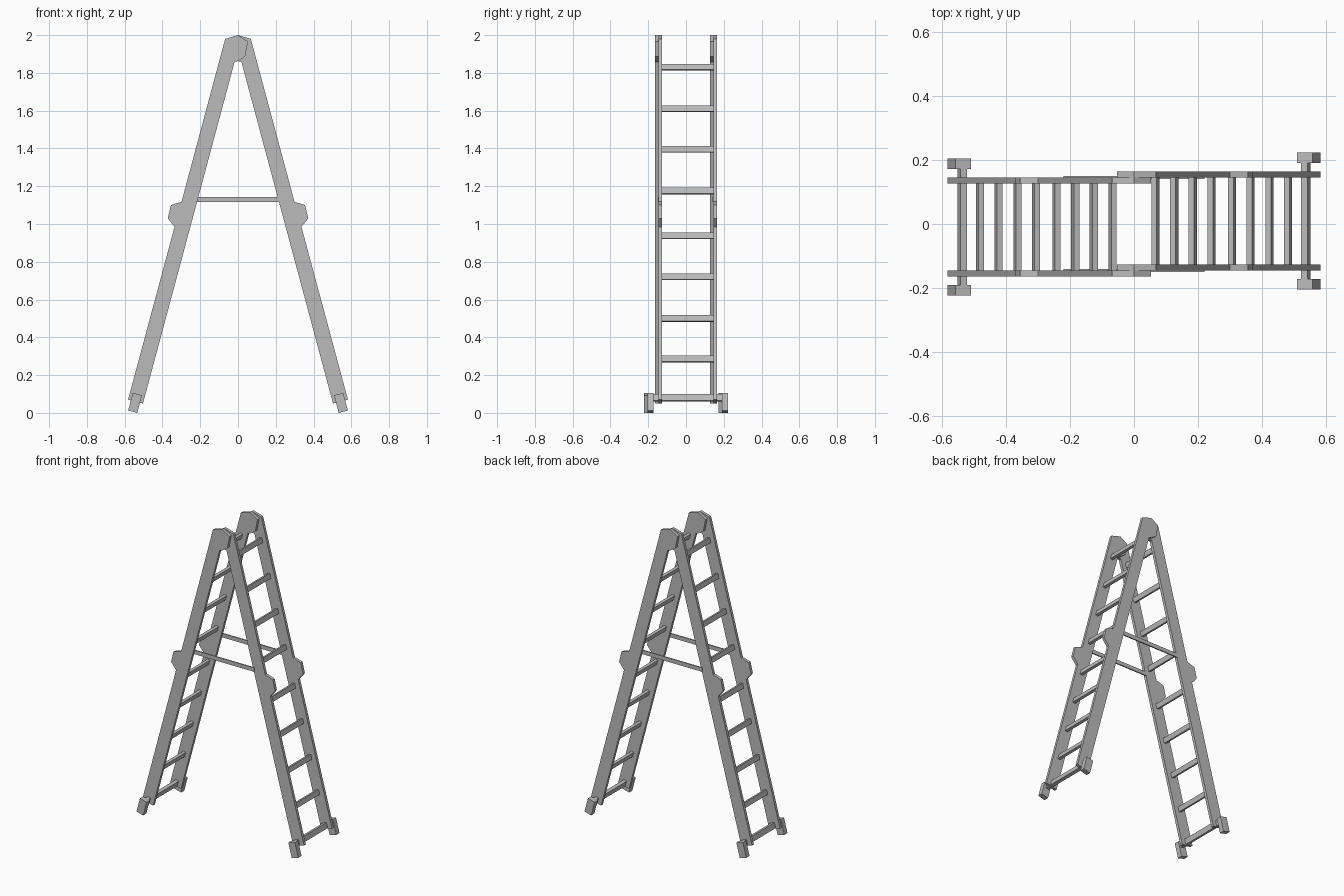
import bpy
import bmesh
from math import radians, sin, cos, tan
from mathutils import Matrix, Vector

cube = bpy.data.objects.get("Cube")
if cube:
    bpy.data.objects.remove(cube, do_unlink=True)

grey = bpy.data.materials.new("aluminium grey")
grey.use_nodes = True
colour = (0.5, 0.5, 0.5, 1)
grey.diffuse_color = colour
grey.node_tree.nodes["Principled BSDF"].inputs["Base Color"].default_value = colour

LEAN = radians(15)
HALF_TURN = Matrix.Rotation(radians(180), 4, "Z")


def finish(name, bm, matrix):
    bm.transform(matrix)
    bmesh.ops.recalc_face_normals(bm, faces=bm.faces)
    mesh = bpy.data.meshes.new(name)
    bm.to_mesh(mesh)
    bm.free()
    mesh.materials.append(grey)
    bpy.context.collection.objects.link(bpy.data.objects.new(name, mesh))


def plate(name, outline, y0, y1, matrix):
    """Extrude an x-z outline from y0 to y1."""
    bm = bmesh.new()
    face = bm.faces.new([bm.verts.new((x, y0, z)) for x, z in outline])
    grown = bmesh.ops.extrude_face_region(bm, geom=[face])["geom"]
    verts = [v for v in grown if isinstance(v, bmesh.types.BMVert)]
    bmesh.ops.translate(bm, verts=verts, vec=(0, y1 - y0, 0))
    finish(name, bm, matrix)


def bar(name, x, z, width, height, y0, y1, matrix):
    """Box across the ladder, tilted in line with the rails."""
    bm = bmesh.new()
    bmesh.ops.create_cube(bm, size=1)
    place = (Matrix.Translation((x, (y0 + y1) / 2, z))
             @ Matrix.Rotation(LEAN, 4, "Y")
             @ Matrix.Diagonal((width, y1 - y0, height, 1)))
    finish(name, bm, matrix @ place)


# Rail with a rounded middle joint and top hinge in one outline
RAIL = [(-0.582, 0.07), (-0.336, 0.985), (-0.372, 1.03), (-0.355, 1.10),
        (-0.299, 1.118), (-0.068, 1.98), (0, 2.0), (0.053, 1.966),
        (0.038, 1.888), (0, 1.862), (-0.018, 1.858), (-0.503, 0.05)]
RUNGS = [0.285, 0.50, 0.72, 0.937, 1.175, 1.395, 1.61, 1.83]


def centre_x(z):
    return -0.557 + z * tan(LEAN)


# Two identical ladder halves, one turned about the vertical axis
for side, turn in (("right", Matrix.Identity(4)), ("left", HALF_TURN)):
    plate(side + "_rail_a", RAIL, -0.1635, -0.145, turn)
    plate(side + "_rail_b", RAIL, 0.1265, 0.145, turn)
    for i, z in enumerate(RUNGS):
        bar(f"{side}_rung_{i + 1}", centre_x(z), z, 0.0175, 0.032,
            -0.146, 0.1275, turn)
    # Bottom rung runs through the rails and carries the feet
    bar(side + "_foot_bar", centre_x(0.08), 0.08, 0.022, 0.035,
        -0.191, 0.172, turn)
    for tag, y in (("a", -0.223), ("b", 0.171)):
        bar(f"{side}_foot_{tag}", -0.545, 0.053, 0.05, 0.0965,
            y, y + 0.033, turn)
    # Spreader brace between the two halves
    plate(side + "_spreader", [(-0.22, 1.117), (0.22, 1.117),
                               (0.22, 1.143), (-0.22, 1.143)],
          -0.149, -0.141, turn)
